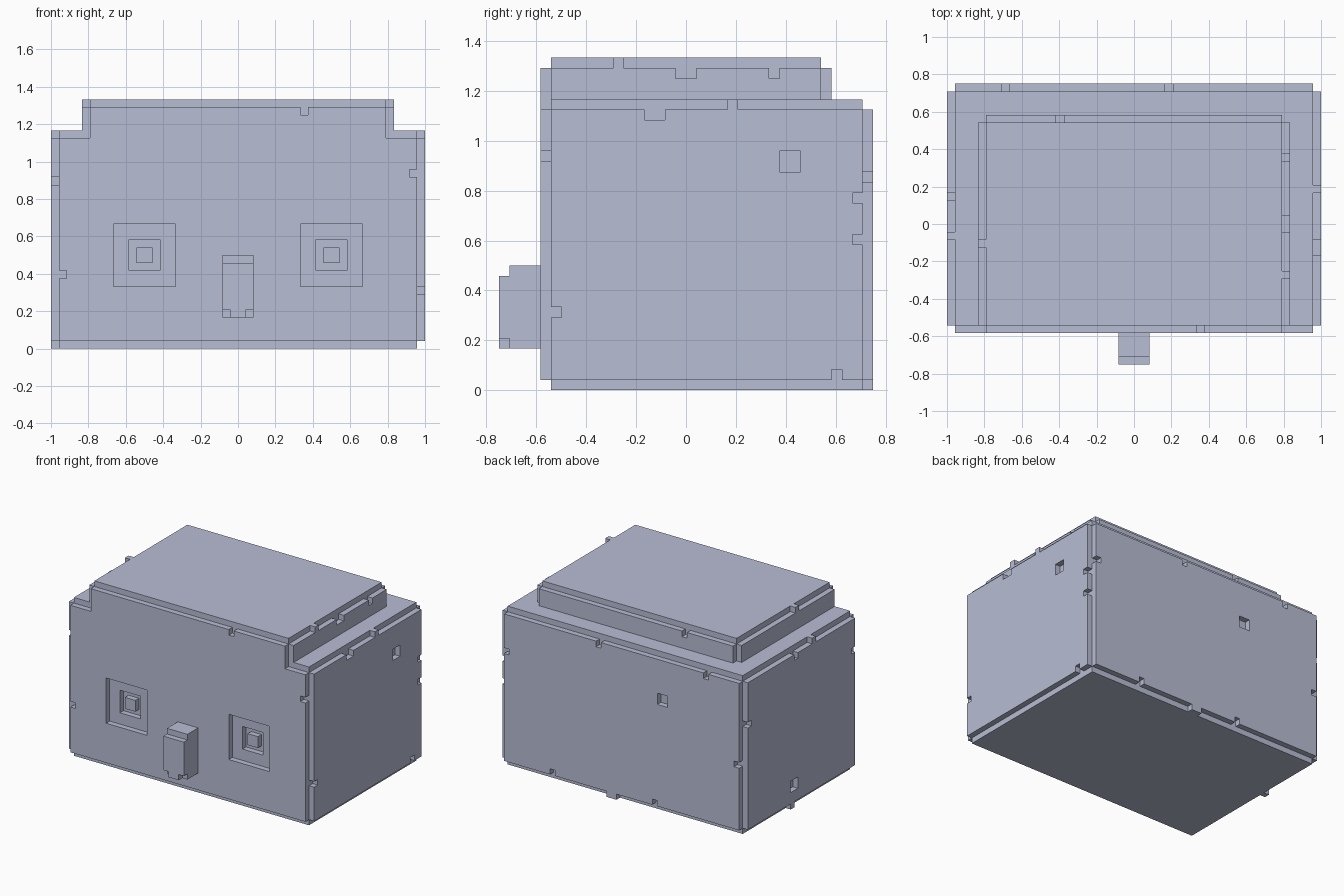
import bpy, bmesh
from itertools import product

if "Cube" in bpy.data.objects:
    bpy.data.objects.remove(bpy.data.objects["Cube"])

U = 1 / 24  # block-grid unit; all sizes below are in these units

mat = bpy.data.materials.new("pale_blue_grey")
mat.diffuse_color = (0.48, 0.51, 0.66, 1)
mat.use_nodes = True
mat.node_tree.nodes["Principled BSDF"].inputs["Base Color"].default_value = mat.diffuse_color


def box(x0, x1, y0, y1, z0, z1):
    return set(product(range(x0, x1), range(y0, y1), range(z0, z1)))


def notched_box(x0, x1, y0, y1, z0, z1):
    """Box with a one-unit step cut along every edge."""
    return (box(x0, x1, y0 + 1, y1 - 1, z0 + 1, z1 - 1)
            | box(x0 + 1, x1 - 1, y0, y1, z0 + 1, z1 - 1)
            | box(x0 + 1, x1 - 1, y0 + 1, y1 - 1, z0, z1))


def build(name, cells):
    """Skin the outer faces of a block solid and merge flat areas."""
    bm = bmesh.new()
    verts = {}

    def vert(p):
        if p not in verts:
            verts[p] = bm.verts.new([c * U for c in p])
        return verts[p]

    for c in cells:
        for axis in range(3):
            a, b = (axis + 1) % 3, (axis + 2) % 3
            for side in (0, 1):
                n = list(c)
                n[axis] += 2 * side - 1
                if tuple(n) in cells:
                    continue
                loop = []
                for da, db in ((0, 0), (1, 0), (1, 1), (0, 1)):
                    p = list(c)
                    p[axis] += side
                    p[a] += da
                    p[b] += db
                    loop.append(vert(tuple(p)))
                bm.faces.new(loop if side else loop[::-1])
    bmesh.ops.dissolve_limit(bm, angle_limit=0.01, verts=bm.verts[:], edges=bm.edges[:])
    bmesh.ops.triangulate(bm, faces=[f for f in bm.faces if len(f.verts) > 4])
    me = bpy.data.meshes.new(name)
    bm.to_mesh(me)
    bm.free()
    me.materials.append(mat)
    ob = bpy.data.objects.new(name, me)
    bpy.context.collection.objects.link(ob)
    return ob


# Head: wide lower block plus narrower top block flush with the front
head = notched_box(-24, 24, -14, 18, 0, 28) | notched_box(-20, 20, -14, 14, 20, 32)

# Small pegs left standing in the edge steps
for peg in ((19, 20, -7, -6, 31, 32), (-20, -19, -3, -2, 31, 32),
            (23, 24, 4, 5, 27, 28), (-24, -23, -2, -1, 27, 28),
            (1, 3, 17, 18, 0, 1), (-24, -23, 4, 5, 0, 1)):
    head |= box(*peg)

# Chipped pits on front and back (x, x, z, z)
for x0, x1, z0, z1 in ((8, 9, 30, 31), (22, 23, 22, 23), (-23, -22, 9, 10)):
    head -= box(x0, x1, -14, -13, z0, z1)
for x0, x1, z0, z1 in ((22, 23, 20, 21), (-17, -16, 26, 27), (4, 5, 26, 27),
                       (-9, -7, 19, 21), (-23, -22, 12, 13), (13, 14, 1, 2), (-7, -6, 1, 2)):
    head -= box(x0, x1, 17, 18, z0, z1)
head -= box(-10, -9, 13, 14, 30, 31)

# Chipped pits on the sides (y, y, z, z)
for y0, y1, z0, z1 in ((-1, 1, 30, 31), (8, 9, 30, 31)):
    head -= box(19, 20, y0, y1, z0, z1)
for y0, y1, z0, z1 in ((-4, -2, 26, 27), (9, 11, 21, 23), (16, 17, 18, 19),
                       (16, 17, 14, 15), (-13, -12, 7, 8), (14, 15, 1, 2)):
    head -= box(23, 24, y0, y1, z0, z1)
for y0, y1, z0, z1 in ((-13, -12, 21, 22), (3, 5, 3, 5), (16, 17, 19, 20), (3, 4, 26, 27)):
    head -= box(-24, -23, y0, y1, z0, z1)

# Stepped eye sockets with a pupil block in each
for cx, side in ((-12, "left"), (12, "right")):
    head -= box(cx - 4, cx + 4, -14, -13, 8, 16)
    head -= box(cx - 2, cx + 2, -13, -12, 10, 14)
    build(side + "_pupil", box(cx - 1, cx + 1, -13, -12, 11, 13))

build("head", head)

# Nose: stepped top front edge and clipped lower front corners
nose = box(-2, 2, -18, -14, 4, 12) - box(-2, 2, -18, -17, 11, 12)
nose -= box(-2, -1, -18, -17, 4, 5) | box(1, 2, -18, -17, 4, 5)
build("nose", nose)
